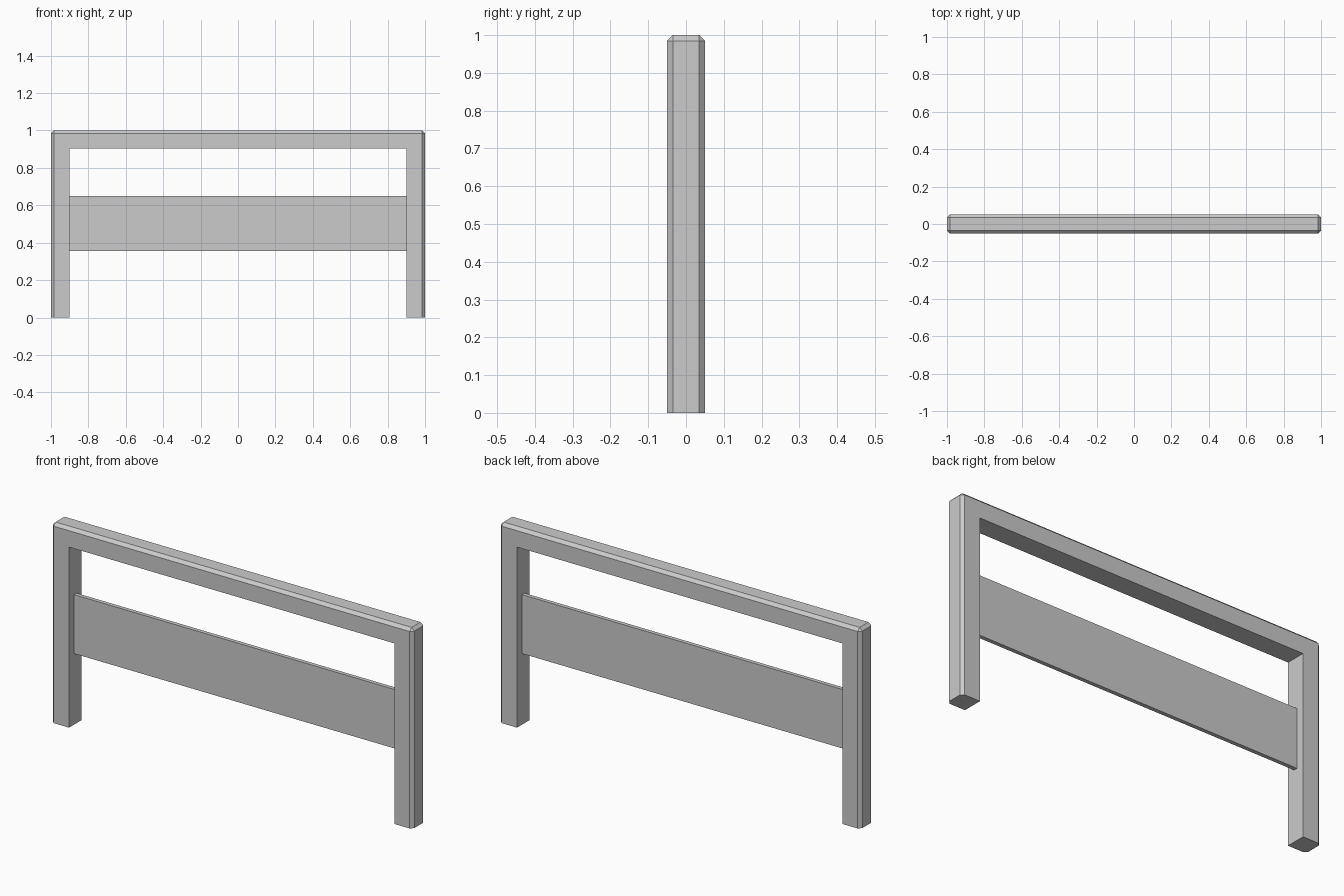
import bpy
import bmesh

if "Cube" in bpy.data.objects:
    bpy.data.objects.remove(bpy.data.objects["Cube"])


def link_mesh(name, bm):
    bmesh.ops.recalc_face_normals(bm, faces=bm.faces[:])
    mesh = bpy.data.meshes.new(name)
    bm.to_mesh(mesh)
    bm.free()
    obj = bpy.data.objects.new(name, mesh)
    bpy.context.collection.objects.link(obj)
    return obj


def extruded(profile, half_depth):
    """Extrude an x-z profile symmetrically along y."""
    bm = bmesh.new()
    face = bm.faces.new([bm.verts.new((x, -half_depth, z)) for x, z in profile])
    ext = bmesh.ops.extrude_face_region(bm, geom=[face])["geom"]
    verts = [v for v in ext if isinstance(v, bmesh.types.BMVert)]
    bmesh.ops.translate(bm, verts=verts, vec=(0, 2 * half_depth, 0))
    if not any(f.is_valid and all(abs(v.co.y + half_depth) < 1e-6 for v in f.verts)
               for f in bm.faces):
        front = [v for v in bm.verts if abs(v.co.y + half_depth) < 1e-6]
        bmesh.ops.contextual_create(bm, geom=front)
    return bm


# Frame: two legs and a top rail in one piece, outer edges chamfered
half = [(1, 1), (1, 0), (0.9, 0), (0.9, 0.903)]
bm = extruded(half + [(-x, z) for x, z in reversed(half)], 0.05)


def is_outer(v):
    return abs(v.co.x) > 0.99 or v.co.z > 0.99


def is_chamfered(e):
    a, b = e.verts
    on_ground = max(a.co.z, b.co.z) < 0.01
    return is_outer(a) and is_outer(b) and not on_ground


bmesh.ops.bevel(bm, geom=[e for e in bm.edges if is_chamfered(e)],
                offset=0.015, offset_type='OFFSET', segments=1,
                affect='EDGES', profile=0.5)
link_mesh("frame", bm)

# Thin board between the legs
board = [(-0.9, 0.355), (0.9, 0.355), (0.9, 0.65), (-0.9, 0.65)]
link_mesh("centre_board", extruded(board, 0.01))
